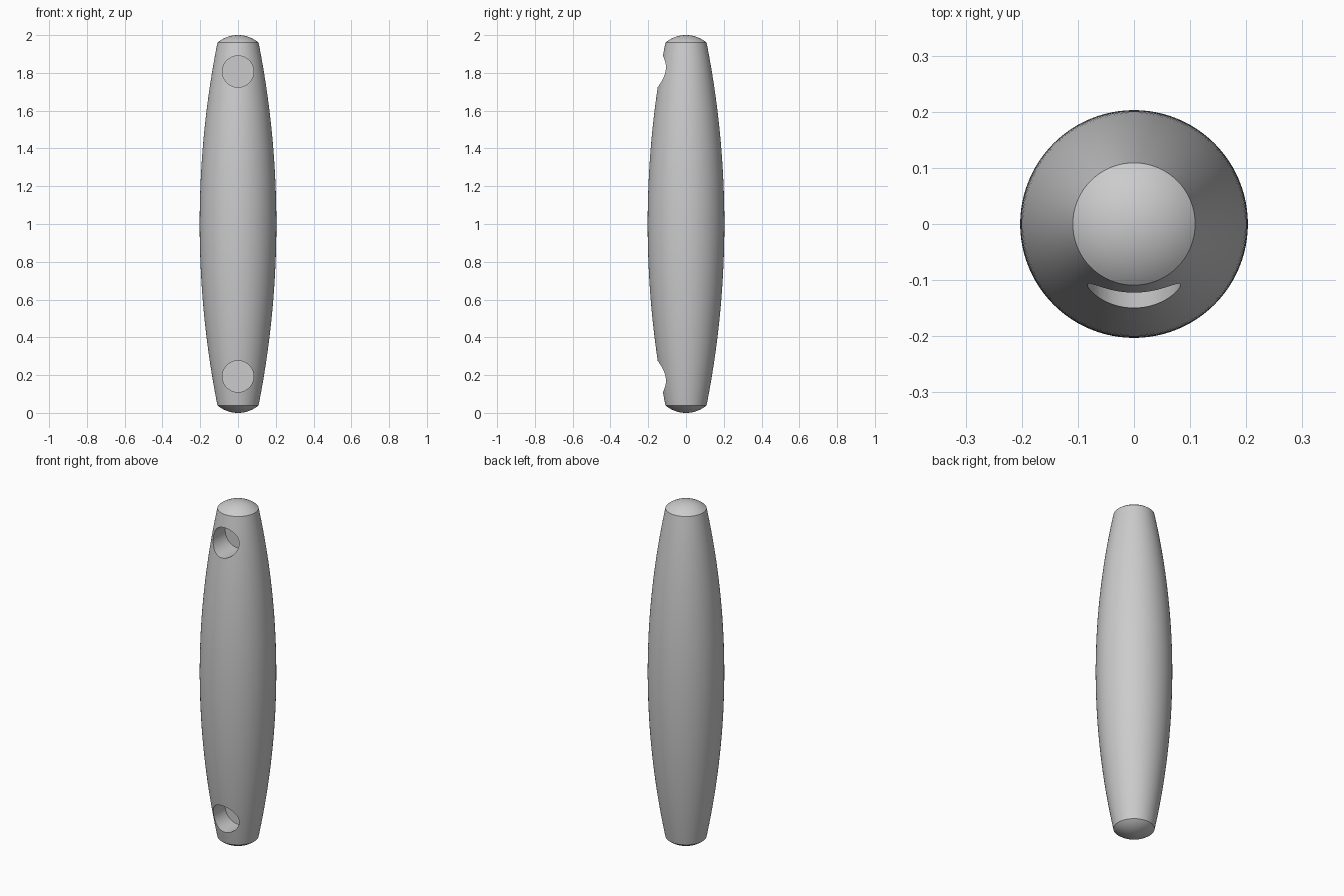
import bpy, bmesh, math

if "Cube" in bpy.data.objects:
    bpy.data.objects.remove(bpy.data.objects["Cube"])

R_MID, R_END, CAP_H, LENGTH = 0.203, 0.109, 0.04, 2.0
HOLE_R, HOLE_Z, HOLE_FLOOR = 0.083, 0.193, 0.0
SEGS = 96


def arc_radius(half_chord, sagitta):
    return (half_chord ** 2 + sagitta ** 2) / (2 * sagitta)


def new_object(name, bm):
    mesh = bpy.data.meshes.new(name)
    bm.to_mesh(mesh)
    bm.free()
    obj = bpy.data.objects.new(name, mesh)
    bpy.context.collection.objects.link(obj)
    return obj


# Profile: domed end, long bulging side, domed end
half = LENGTH / 2 - CAP_H
cap_r = arc_radius(R_END, CAP_H)
side_r = arc_radius(half, R_MID - R_END)
cap_a = math.asin(R_END / cap_r)
side_a = math.asin(half / side_r)
dome = []
for i in range(13):
    a = cap_a * i / 12
    dome.append((cap_r * math.sin(a), cap_r * (1 - math.cos(a))))
side = []
for i in range(1, 48):
    a = side_a * (2 * i / 48 - 1)
    side.append((R_MID - side_r * (1 - math.cos(a)), 1 + side_r * math.sin(a)))
profile = dome + side + [(r, LENGTH - z) for r, z in reversed(dome)]

# Spindle-shaped handle body, turned around z
bm = bmesh.new()
verts = [bm.verts.new((r, 0, z)) for r, z in profile]
edges = [bm.edges.new(pair) for pair in zip(verts, verts[1:])]
bmesh.ops.spin(bm, geom=verts + edges, cent=(0, 0, 0), axis=(0, 0, 1),
               angle=2 * math.pi, steps=SEGS)
bmesh.ops.remove_doubles(bm, verts=bm.verts, dist=0.0003)
bmesh.ops.recalc_face_normals(bm, faces=bm.faces)
handle = new_object("handle", bm)

# Blind round holes in the front near both ends
for label, z in (("lower", HOLE_Z), ("upper", LENGTH - HOLE_Z)):
    depth = 0.4
    bpy.ops.mesh.primitive_cylinder_add(
        vertices=64, radius=HOLE_R, depth=depth,
        location=(0, HOLE_FLOOR - depth / 2, z), rotation=(math.pi / 2, 0, 0))
    cutter = bpy.context.object
    cutter.name = label + "_hole_cutter"
    cutter.hide_render = True
    mod = handle.modifiers.new(label + "_hole", 'BOOLEAN')
    mod.operation = 'DIFFERENCE'
    mod.solver = 'EXACT'
    mod.object = cutter
    bpy.ops.object.select_all(action='DESELECT')
    handle.select_set(True)
    bpy.context.view_layer.objects.active = handle
    bpy.ops.object.modifier_apply(modifier=mod.name)
    bpy.data.objects.remove(cutter)

bpy.ops.object.shade_smooth_by_angle(angle=math.radians(30))
